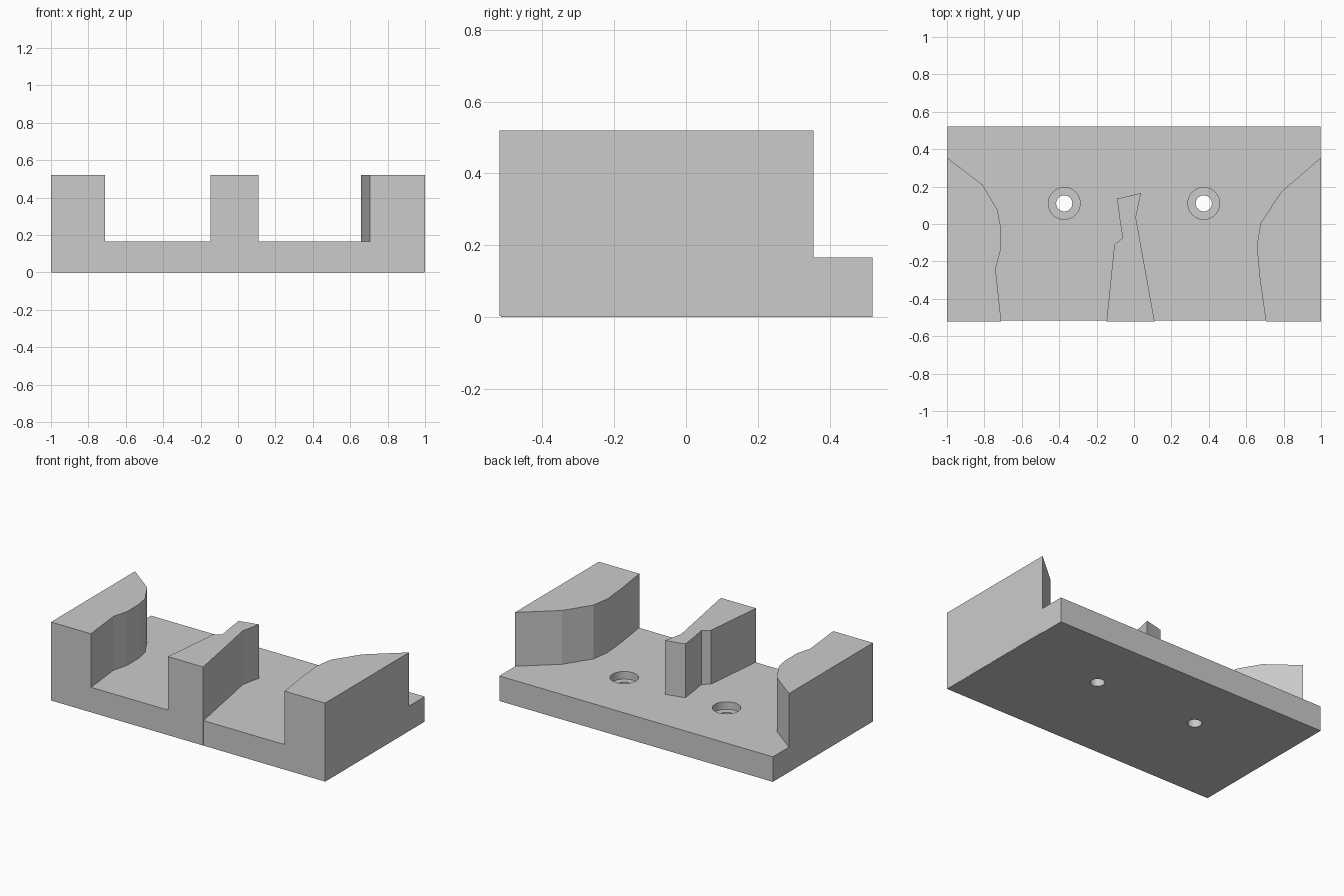
import bpy
import bmesh

cube = bpy.data.objects.get("Cube")
if cube:
    bpy.data.objects.remove(cube, do_unlink=True)

GREY = (0.6, 0.6, 0.6, 1.0)
mat = bpy.data.materials.new("light grey")
mat.use_nodes = True
mat.diffuse_color = GREY
mat.node_tree.nodes["Principled BSDF"].inputs["Base Color"].default_value = GREY

PLATE_TOP = 0.165
HEIGHT = 0.52


def prism(name, outline, bottom, top):
    """Extrude a plan outline straight up into a solid."""
    bm = bmesh.new()
    face = bm.faces.new([bm.verts.new((x, y, bottom)) for x, y in outline])
    extruded = bmesh.ops.extrude_face_region(bm, geom=[face])["geom"]
    verts = [g for g in extruded if isinstance(g, bmesh.types.BMVert)]
    bmesh.ops.translate(bm, verts=verts, vec=(0, 0, top - bottom))
    bmesh.ops.recalc_face_normals(bm, faces=bm.faces)
    mesh = bpy.data.meshes.new(name)
    bm.to_mesh(mesh)
    bm.free()
    mesh.materials.append(mat)
    obj = bpy.data.objects.new(name, mesh)
    bpy.context.collection.objects.link(obj)
    return obj


def drill(target, name, x, y, radius, bottom, top):
    """Cut a round hole with a hidden cylinder."""
    bpy.ops.mesh.primitive_cylinder_add(
        vertices=48, radius=radius, depth=top - bottom,
        location=(x, y, (top + bottom) / 2))
    cutter = bpy.context.object
    cutter.name = name
    cutter.data.materials.append(mat)
    cutter.hide_render = True
    cutter.hide_set(True)
    mod = target.modifiers.new(name, "BOOLEAN")
    mod.operation = "DIFFERENCE"
    mod.solver = "EXACT"
    mod.object = cutter


# Base plate with two counterbored screw holes
plate = prism("base_plate",
              [(-0.998, -0.516), (0.998, -0.516), (0.998, 0.52), (-0.998, 0.52)],
              0, PLATE_TOP)
for side, x in (("right", -0.373), ("left", 0.373)):
    drill(plate, side + "_bore_cutter", x, 0.11, 0.085, PLATE_TOP - 0.05, 0.3)
    drill(plate, side + "_hole_cutter", x, 0.11, 0.043, -0.1, 0.3)

# Upright blocks, each a plan outline standing slightly proud of the plate
blocks = {
    "right_block": [(-1, -0.52), (-0.71, -0.52), (-0.74, -0.24), (-0.713, -0.14),
                    (-0.713, -0.015), (-0.73, 0.075), (-0.81, 0.21), (-1, 0.355)],
    "left_block": [(1, -0.52), (1, 0.355), (0.785, 0.17), (0.675, 0),
                   (0.657, -0.12), (0.673, -0.295), (0.705, -0.52)],
    "centre_block": [(-0.147, -0.52), (0.11, -0.52), (0.01, 0.035), (0.037, 0.165),
                     (-0.09, 0.135), (-0.075, 0.015), (-0.06, -0.075), (-0.105, -0.11)],
}
for name, outline in blocks.items():
    prism(name, outline, 0.003, HEIGHT)
